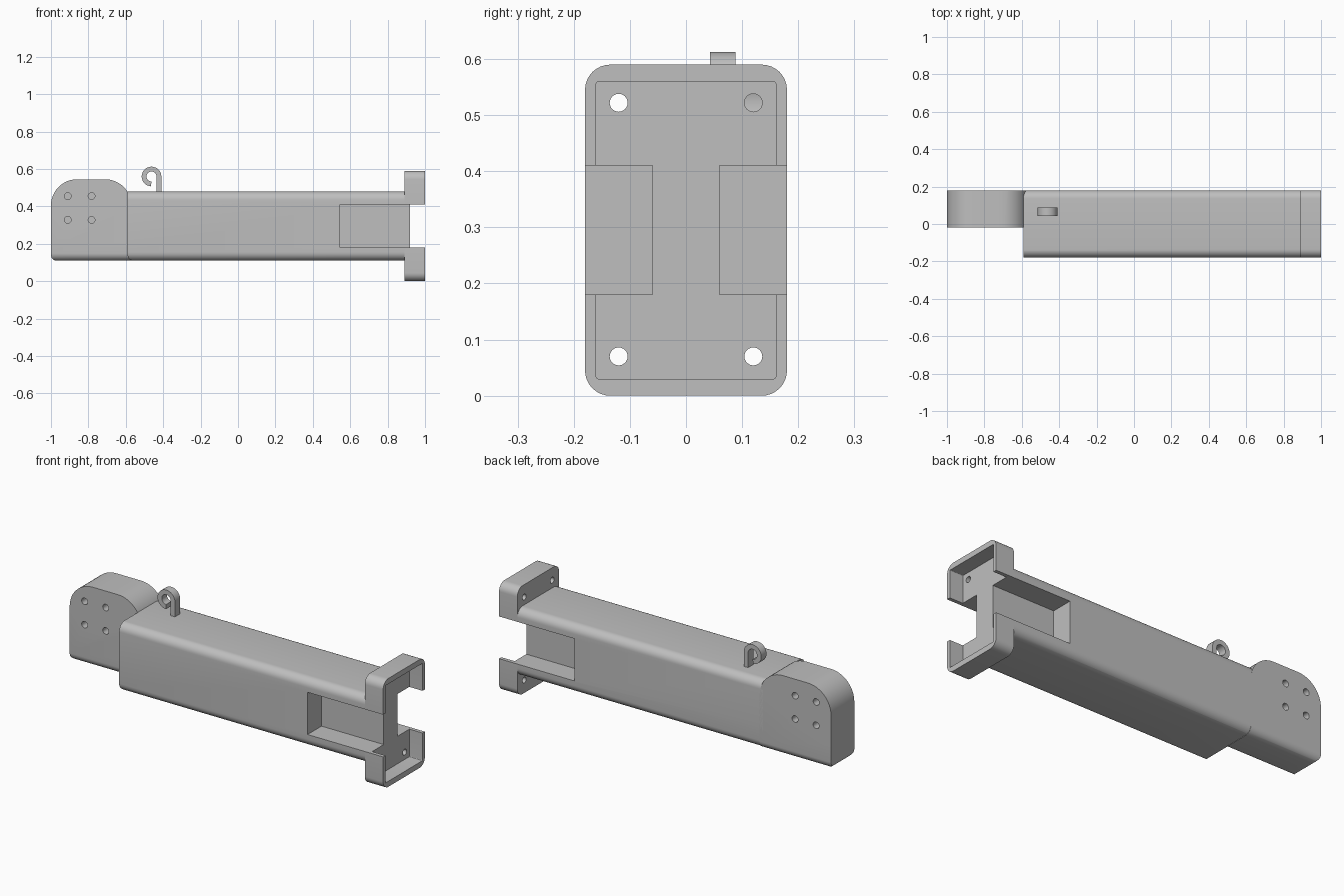
import bpy, bmesh
from math import cos, sin, pi, radians
from mathutils import Vector

cube = bpy.data.objects.get("Cube")
if cube:
    bpy.data.objects.remove(cube, do_unlink=True)

gray = bpy.data.materials.new("light_gray")
gray.use_nodes = True
gray.diffuse_color = (0.52, 0.52, 0.52, 1)
gray.node_tree.nodes["Principled BSDF"].inputs["Base Color"].default_value = gray.diffuse_color


def arc(cx, cz, r, start, end, n=12):
    angles = [radians(start + (end - start) * i / n) for i in range(n + 1)]
    return [(cx + r * cos(a), cz + r * sin(a)) for a in angles]


def rounded_rect(u0, u1, v0, v1, bottom, top):
    """Counter-clockwise outline with separate bottom and top corner radii."""
    pts = []
    for u, v, r, a in ((u1, v0, bottom, 270), (u1, v1, top, 0),
                       (u0, v1, top, 90), (u0, v0, bottom, 180)):
        if r:
            cu = u - r if u == u1 else u + r
            cv = v - r if v == v1 else v + r
            pts += arc(cu, cv, r, a, a + 90, 8)
        else:
            pts.append((u, v))
    return pts


def prism(name, outline, axis, lo, hi):
    """Extrude an outline along x (outline in yz) or along y (outline in xz)."""
    bm = bmesh.new()
    place = (lambda p, d: (d, *p)) if axis == "x" else (lambda p, d: (p[0], d, p[1]))
    face = bm.faces.new([bm.verts.new(place(p, lo)) for p in outline])
    ext = bmesh.ops.extrude_face_region(bm, geom=[face])
    verts = [g for g in ext["geom"] if isinstance(g, bmesh.types.BMVert)]
    bmesh.ops.translate(bm, verts=verts, vec=Vector(place((0, 0), hi - lo)))
    bmesh.ops.recalc_face_normals(bm, faces=bm.faces)
    mesh = bpy.data.meshes.new(name)
    bm.to_mesh(mesh)
    bm.free()
    mesh.materials.append(gray)
    obj = bpy.data.objects.new(name, mesh)
    bpy.context.collection.objects.link(obj)
    return obj


def boolean(obj, cutter, operation="DIFFERENCE"):
    """Apply a boolean and discard its cutter."""
    cutter.hide_render = True
    mod = obj.modifiers.new("cut", "BOOLEAN")
    mod.operation, mod.solver, mod.object = operation, "EXACT", cutter
    bpy.context.view_layer.objects.active = obj
    bpy.ops.object.modifier_apply(modifier=mod.name)
    bpy.data.objects.remove(cutter, do_unlink=True)


def box(x0, x1, y0, y1, z0, z1):
    return prism("cutter", rounded_rect(y0, y1, z0, z1, 0, 0), "x", x0, x1)


W = 0.18                      # half width of the body
BOTTOM, TOP = 0.11, 0.48      # beam heights
R = 0.045                     # long edge rounding

# Main beam, with its lower free end softened
beam = prism("beam", rounded_rect(-W, W, BOTTOM, TOP, R, R), "x", -0.59, 0.89)
end_shape = arc(-0.56, BOTTOM + 0.03, 0.03, 180, 270, 6) + [(1, BOTTOM), (1, 0.6), (-0.59, 0.6)]
boolean(beam, prism("cutter", end_shape, "y", -0.3, 0.3), "INTERSECT")

# End flange: rounded plate with a shallow tray facing outward
flange = prism("end_flange", rounded_rect(-W, W, 0, 0.59, R, R), "x", 0.89, 1.0)
boolean(flange, prism("cutter", rounded_rect(-0.16, 0.16, 0.03, 0.56, 0.004, 0.004), "x", 0.92, 1.1))
for y in (-0.12, 0.12):
    for z in (0.07, 0.522):
        boolean(flange, prism("cutter", arc(y, z, 0.016, 0, 345, 23), "x", 0.8, 1.1))

# Side pockets run through both the beam end and the flange
for part in (beam, flange):
    for y0, y1 in ((-0.3, -0.06), (0.06, 0.3)):
        boolean(part, box(0.545, 1.1, y0, y1, 0.18, 0.41))

# Mounting lug at the other end, arched on top
lug_shape = (arc(-0.97, BOTTOM + 0.03, 0.03, 180, 270, 6) + [(-0.57, BOTTOM)]
             + arc(-0.71, 0.405, 0.14, 0, 90) + arc(-0.86, 0.405, 0.14, 90, 180))
lug = prism("mounting_lug", lug_shape, "y", -0.02, W)
boolean(lug, prism("cutter", rounded_rect(-0.02, W, BOTTOM, 0.7, 0.04, 0), "x", -1.1, -0.5), "INTERSECT")
for x in (-0.91, -0.783):
    for z in (0.328, 0.455):
        for y0, y1 in ((-0.1, 0.04), (0.12, 0.3)):
            boolean(lug, prism("cutter", arc(x, z, 0.018, 0, 345, 23), "y", y0, y1))

# Curled cable hook on the top
hook_shape = ([(-0.41, TOP - 0.01)] + arc(-0.4625, 0.56, 0.0525, 0, 268, 28)
              + arc(-0.4625, 0.56, 0.027, 268, 0, 28) + [(-0.4355, TOP - 0.01)])
hook = prism("cable_hook", hook_shape, "y", 0.043, 0.088)

bpy.ops.object.select_all(action="DESELECT")
for obj in (beam, flange, lug, hook):
    obj.select_set(True)
bpy.context.view_layer.objects.active = beam
bpy.ops.object.shade_smooth_by_angle(angle=radians(30))
